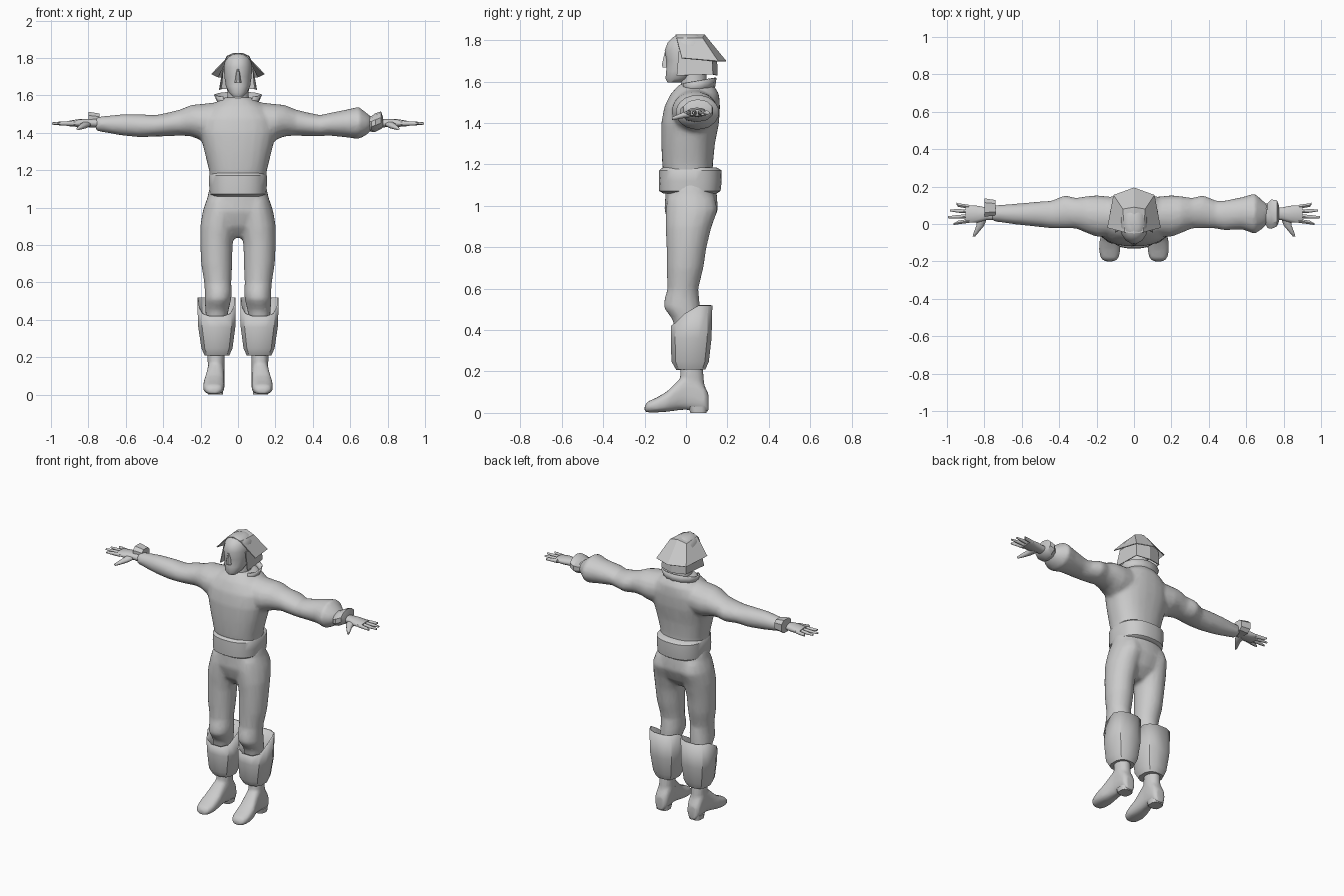
import bpy, bmesh, math

grey = bpy.data.materials.new("plain grey")
grey.diffuse_color = (0.6, 0.6, 0.6, 1)


def loft(bm, axis, rings, n=16, power=1.0, sx=1, caps=True):
    """Skin oval rings (position, a_min, a_max, b_min, b_max) along an axis."""
    loops = []
    for p, a0, a1, b0, b1 in rings:
        loop = []
        for i in range(n):
            t = 2 * math.pi * (i + 0.5) / n
            c, s = math.cos(t), math.sin(t)
            a = (a0 + a1) / 2 + (a1 - a0) / 2 * math.copysign(abs(c) ** power, c)
            b = (b0 + b1) / 2 + (b1 - b0) / 2 * math.copysign(abs(s) ** power, s)
            x, y, z = {"x": (p, a, b), "y": (a, p, b), "z": (a, b, p)}[axis]
            loop.append(bm.verts.new((x * sx, y, z)))
        loops.append(loop)
    for l0, l1 in zip(loops, loops[1:]):
        for i in range(n):
            j = (i + 1) % n
            bm.faces.new((l0[i], l0[j], l1[j], l1[i]))
    if caps:
        bm.faces.new(loops[0])
        bm.faces.new(loops[-1])
    return loops


def finish(bm, name, angle=50, blend=0, thick=0):
    """Turn the bmesh into a part, optionally blending its pieces together."""
    bmesh.ops.recalc_face_normals(bm, faces=bm.faces)
    me = bpy.data.meshes.new(name)
    bm.to_mesh(me)
    bm.free()
    me.materials.append(grey)
    ob = bpy.data.objects.new(name, me)
    bpy.context.collection.objects.link(ob)
    bpy.ops.object.select_all(action="DESELECT")
    bpy.context.view_layer.objects.active = ob
    ob.select_set(True)
    if thick:
        ob.modifiers.new("thickness", "SOLIDIFY").thickness = thick
    if blend:
        r = ob.modifiers.new("blend", "REMESH")
        r.mode, r.voxel_size, r.use_smooth_shade = "VOXEL", blend, True
        s = ob.modifiers.new("soften", "SMOOTH")
        s.factor, s.iterations = 0.5, 6
        ob.modifiers.new("reduce", "DECIMATE").ratio = 0.3
        me.shade_smooth()
    elif angle:
        bpy.ops.object.shade_smooth_by_angle(angle=math.radians(angle))
    return ob


# Shirt: chest with both sleeves; the left sleeve balloons above its cuff
bm = bmesh.new()
loft(bm, "z", [(1.10, -.145, .145, -.10, .13), (1.2, -.155, .155, -.115, .13),
               (1.3, -.18, .18, -.12, .14), (1.4, -.205, .205, -.12, .16),
               (1.48, -.2, .2, -.105, .165), (1.54, -.15, .15, -.075, .16),
               (1.59, -.075, .075, -.03, .13)], 24, 0.85)
upper = [(.06, -.06, .14, 1.36, 1.57), (.2, -.07, .155, 1.36, 1.555),
         (.25, -.05, .15, 1.38, 1.55), (.31, -.025, .14, 1.385, 1.525),
         (.37, -.025, .155, 1.38, 1.51), (.44, -.025, .125, 1.38, 1.495)]
plain = upper + [(.52, -.015, .12, 1.375, 1.5), (.62, -.005, .11, 1.385, 1.5),
                 (.76, .015, .10, 1.41, 1.485)]
balloon = upper + [(.48, -.035, .125, 1.385, 1.505), (.58, -.03, .145, 1.375, 1.525),
                   (.645, -.055, .165, 1.365, 1.54), (.69, -.025, .125, 1.39, 1.505),
                   (.72, .01, .10, 1.42, 1.48)]
loft(bm, "x", plain, sx=-1)
loft(bm, "x", balloon)
finish(bm, "shirt", blend=.012)

# Trousers: hips with both legs
bm = bmesh.new()
loft(bm, "z", [(1.12, -.15, .15, -.10, .14), (1.05, -.165, .165, -.10, .15),
               (.98, -.18, .18, -.105, .155), (.9, -.13, .13, -.08, .12),
               (.84, -.05, .05, -.03, .06)], 24, 0.9)
for s in (1, -1):
    loft(bm, "z", [(1.04, .02, .17, -.09, .14), (.98, .0, .19, -.10, .155),
                   (.9, .012, .203, -.10, .125), (.8, .028, .203, -.095, .10),
                   (.7, .03, .198, -.095, .085), (.6, .035, .182, -.09, .06),
                   (.55, .033, .178, -.105, .065), (.51, .035, .18, -.11, .07),
                   (.45, .05, .175, -.065, .07), (.35, .065, .17, -.045, .08),
                   (.2, .07, .16, -.02, .075)], sx=s)
finish(bm, "trousers", blend=.012)

# Waist sash
bm = bmesh.new()
loft(bm, "z", [(1.06, -.14, .14, -.11, .15), (1.072, -.152, .152, -.13, .168),
               (1.12, -.155, .155, -.132, .173), (1.172, -.155, .155, -.13, .172),
               (1.185, -.145, .145, -.115, .15)], 28, 0.8)
finish(bm, "waist_sash", 40)

for s, side in ((1, "left"), (-1, "right")):
    # Boot foot with ankle and toe
    bm = bmesh.new()
    loft(bm, "y", [(-.2, .105, .155, .005, .035), (-.185, .083, .178, .002, .055),
                   (-.14, .072, .188, .002, .075), (-.09, .072, .185, .005, .105),
                   (-.04, .073, .172, .012, .155), (.0, .073, .165, .015, .19),
                   (.05, .07, .165, .005, .19), (.09, .073, .163, .002, .13),
                   (.108, .088, .15, .002, .095)], 16, 0.75, s)
    loft(bm, "z", [(.08, .07, .165, -.03, .10), (.15, .072, .162, -.03, .088),
                   (.25, .07, .165, -.025, .08)], 16, 1, s)
    finish(bm, side + "_foot", blend=.009)
    # Heel block
    bm = bmesh.new()
    loft(bm, "z", [(0, .08, .16, .02, .10), (.03, .077, .163, .01, .105)], 12, .7, s)
    finish(bm, side + "_heel", 40)
    # Flared boot cuff, cut low at the front
    bm = bmesh.new()
    loops = loft(bm, "z", [(.215, .05, .175, -.045, .09), (.25, .035, .19, -.065, .105),
                           (.36, .02, .207, -.068, .118), (.5, .018, .212, -.068, .122)],
                 12, 0.75, s, caps=False)
    bm.faces.new(loops[0])
    for v in loops[-1]:
        v.co.z = .42 + .10 * min(1, max(0, (v.co.y + .06) / .09))
    finish(bm, side + "_boot_cuff", 30, thick=-.008)

    # Hand: palm, four fingers and thumb
    bm = bmesh.new()
    loft(bm, "x", [(.70, .02, .09, 1.425, 1.475), (.79, .02, .09, 1.43, 1.475),
                   (.84, .005, .10, 1.43, 1.475), (.9, .005, .103, 1.435, 1.465)], 10, 0.9, s)
    for k, tip in enumerate((.965, .995, .985, .95)):
        y, e = .017 + .025 * k, .012 * (k - 1.5)
        loft(bm, "x", [(.88, y - .012, y + .012, 1.436, 1.463),
                       (.94, y + e / 2 - .011, y + e / 2 + .011, 1.439, 1.461),
                       (tip, y + e - .006, y + e + .006, 1.444, 1.456)], 6, 1, s)
    loft(bm, "y", [(.04, .78, .84, 1.43, 1.465), (-.01, .80, .845, 1.423, 1.455),
                   (-.045, .83, .858, 1.417, 1.44), (-.068, .85, .864, 1.415, 1.43)], 8, 1, s)
    finish(bm, side + "_hand", 60)

# Ruffled cuff below the balloon sleeve
bm = bmesh.new()
loft(bm, "x", [(.69, .015, .10, 1.415, 1.49), (.715, -.025, .115, 1.405, 1.49),
               (.735, -.03, .135, 1.405, 1.505), (.765, -.015, .13, 1.42, 1.515),
               (.775, .01, .10, 1.43, 1.485)], 10)
finish(bm, "left_cuff", 30)

# Angular wrist guard on the other arm
bm = bmesh.new()
loft(bm, "x", [(.74, .045, .13, 1.43, 1.505), (.80, .035, .14, 1.425, 1.515)], 8, 0.7, -1)
finish(bm, "right_wrist_guard", 0)

# Open standing collar
bm = bmesh.new()
prev = None
for i in range(11):
    t = math.radians(-50 + 28 * i)
    c, s = math.cos(t), math.sin(t)
    pair = [bm.verts.new((.095 * c, .055 + .075 * s, 1.545 + .012 * s)),
            bm.verts.new((.122 * c, .055 + .085 * s, 1.605 + .015 * s))]
    if prev:
        bm.faces.new((prev[0], pair[0], pair[1], prev[1]))
    prev = pair
finish(bm, "collar", 30, thick=.008)

# Head with neck and jaw
bm = bmesh.new()
loft(bm, "z", [(1.5, -.07, .07, -.03, .12), (1.6, -.058, .058, -.025, .10),
               (1.68, -.06, .06, -.02, .10)])
loft(bm, "z", [(1.595, -.03, .03, -.09, -.03), (1.615, -.05, .05, -.1, .02),
               (1.65, -.066, .066, -.097, .07), (1.7, -.074, .074, -.095, .11),
               (1.75, -.077, .077, -.105, .125), (1.79, -.07, .07, -.09, .115),
               (1.815, -.052, .052, -.065, .09), (1.828, -.025, .025, -.035, .05)], 16, .9)
loft(bm, "z", [(1.668, -.02, .02, -.115, -.07), (1.685, -.016, .016, -.118, -.07),
               (1.745, -.008, .008, -.103, -.07)], 8)
finish(bm, "head", 50)

# Faceted headdress: crown flaring to a pointed brim, with a neck flap below
crown = [(.05, -.045, 1.812), (.06, .08, 1.812), (0, .09, 1.828)]
brim = [(.143, -.02, 1.715), (.11, .155, 1.70), (0, .195, 1.70)]
flap_top = [(.082, -.035, 1.745), (.085, .125, 1.735), (0, .15, 1.735)]
flap_end = [(.102, -.045, 1.63), (.09, .13, 1.635), (0, .152, 1.63)]
bm = bmesh.new()
for s in (1, -1):
    for a, b in ((crown, brim), (flap_top, flap_end)):
        top, low = ([bm.verts.new((x * s, y, z)) for x, y, z in row] for row in (a, b))
        for i in range(2):
            bm.faces.new((top[i], top[i + 1], low[i + 1], low[i]))
    bm.faces.new([bm.verts.new((x * s, y, z)) for x, y, z in crown + [(0, -.05, 1.828)]])
bmesh.ops.remove_doubles(bm, verts=bm.verts, dist=.0005)
finish(bm, "headdress", 0, thick=.005)
